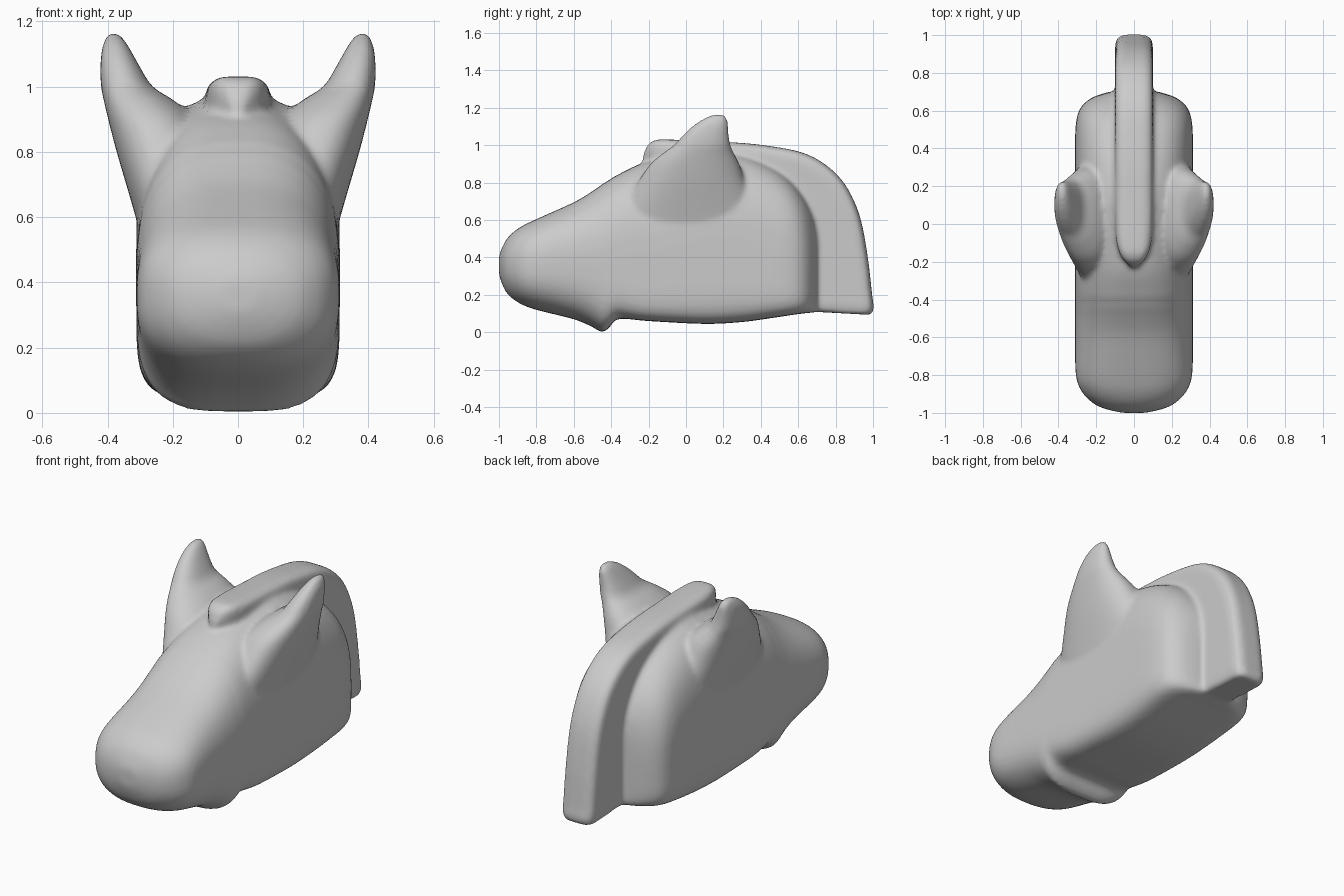
import bpy, bmesh, math
from mathutils import Vector

if "Cube" in bpy.data.objects:
    bpy.data.objects.remove(bpy.data.objects["Cube"])


def catmull(a, b, c, d, t):
    return 0.5 * (2*b + (c - a)*t + (2*a - 5*b + 4*c - d)*t*t + (3*b - a - 3*c + d)*t**3)


def smooth_rows(rows, steps=4):
    """Resample a list of number tuples along a smooth curve."""
    out = []
    for i in range(len(rows) - 1):
        q = [rows[max(0, min(len(rows) - 1, i + k))] for k in (-1, 0, 1, 2)]
        for s in range(steps):
            out.append(tuple(catmull(*v, s / steps) for v in zip(*q)))
    return out + [rows[-1]]


def power(v, p):
    return math.copysign(abs(v) ** (2 / p), v)


def loft(bm, rings):
    """Closed skin over rings of equal vertex count."""
    rows = [[bm.verts.new(co) for co in r] for r in rings]
    n = len(rows[0])
    for a, b in zip(rows, rows[1:]):
        for i in range(n):
            j = (i + 1) % n
            bm.faces.new((a[i], a[j], b[j], b[i]))
    bm.faces.new(rows[0])
    bm.faces.new(rows[-1])


bm = bmesh.new()
ANG = [2 * math.pi * i / 48 for i in range(48)]

# Head and neck: y, half width, bottom z, middle z, top z, upper and lower roundness
HEAD = [
    (-1.0, .06, .31, .36, .41, 2.2, 2.2),
    (-.98, .15, .25, .36, .46, 2.2, 2.2),
    (-.95, .215, .20, .36, .51, 2.3, 2.3),
    (-.89, .275, .155, .36, .56, 2.5, 2.5),
    (-.8, .308, .12, .36, .605, 2.6, 2.6),
    (-.6, .312, .07, .36, .695, 2.6, 2.8),
    (-.5, .312, .028, .36, .755, 2.6, 3.0),
    (-.45, .312, 0, .37, .79, 2.6, 3.3),
    (-.41, .312, .025, .38, .815, 2.6, 4.0),
    (-.36, .312, .072, .4, .845, 2.6, 5.0),
    (-.2, .312, .06, .43, .915, 2.5, 6.5),
    (.1, .312, .045, .5, .97, 2.6, 6.5),
    (.3, .312, .055, .5, .95, 2.6, 6.5),
    (.45, .312, .075, .45, .89, 2.7, 6.5),
    (.55, .305, .09, .4, .82, 2.8, 6.5),
    (.62, .28, .1, .35, .74, 2.8, 6),
    (.67, .22, .105, .32, .66, 2.6, 5),
    (.7, .13, .11, .3, .6, 2.5, 5)]
rings = []
for y, w, lo, mid, hi, pu, pl in smooth_rows(HEAD):
    ring = []
    for a in ANG:
        s, c = math.sin(a), math.cos(a)
        p, h = (pu, hi - mid) if s > 0 else (pl, mid - lo)
        ring.append((w * power(c, p), y, mid + h * power(s, p)))
    rings.append(ring)
loft(bm, rings)

# Ears: z, inner x, outer x, front y, back y
EAR = [
    (.55, .04, .300, -.38, .42),
    (.65, .05, .328, -.35, .38),
    (.8, .08, .372, -.26, .32),
    (.9, .13, .398, -.19, .285),
    (.96, .20, .412, -.12, .255),
    (1.0, .262, .420, -.065, .238),
    (1.06, .30, .422, -.01, .228),
    (1.11, .328, .418, .045, .225),
    (1.145, .350, .408, .10, .22),
    (1.165, .37, .395, .15, .2)]
for side in (1, -1):
    loft(bm, [[(side * ((a + b)/2 + (b - a)/2 * power(math.cos(t), 2.3)),
                (f + k)/2 + (k - f)/2 * power(math.sin(t), 2.3), z) for t in ANG]
              for z, a, b, f, k in smooth_rows(EAR)])

# Mane: outer y, z, inner y, z, half width, swept from forelock to neck end
MANE = [
    (-.235, .93, -.2, .8, .012),
    (-.205, 1.0, -.17, .8, .05),
    (-.16, 1.028, -.12, .8, .078),
    (-.08, 1.03, -.05, .8, .095),
    (.1, 1.022, .1, .75, .1),
    (.3, 1.012, .2, .7, .1),
    (.45, .995, .3, .65, .1),
    (.6, .967, .4, .6, .1),
    (.71, .92, .45, .55, .1),
    (.81, .84, .5, .5, .1),
    (.88, .74, .5, .44, .1),
    (.935, .6, .5, .37, .1),
    (.972, .4, .5, .3, .1),
    (.995, .2, .5, .22, .1),
    (1.003, .13, .5, .15, .098),
    (.99, .093, .5, .12, .085)]
rings = []
for y, z, iy, iz, w in smooth_rows(MANE):
    outer, inner = Vector((0, y, z)), Vector((0, iy, iz))
    d = (inner - outer).normalized()
    half = [(w * k, min(.05, w) * e) for k, e in ((.5, 0), (.75, .15), (.93, .45), (1, 1))]
    right = [outer + d * e + Vector((x, 0, 0)) for x, e in half] + [inner + Vector((w, 0, 0))]
    rings.append(right + [Vector((-v.x, v.y, v.z)) for v in reversed(right)])
loft(bm, rings)

bmesh.ops.recalc_face_normals(bm, faces=bm.faces)
mesh = bpy.data.meshes.new("horse_head")
bm.to_mesh(mesh)
bm.free()
head = bpy.data.objects.new("horse_head", mesh)
bpy.context.collection.objects.link(head)

# Fuse the parts into one soft skin
fuse = head.modifiers.new("fuse", 'REMESH')
fuse.mode = 'VOXEL'
fuse.voxel_size = .013
fuse.use_smooth_shade = True
soft = head.modifiers.new("soften", 'SMOOTH')
soft.factor = .5
soft.iterations = 8
